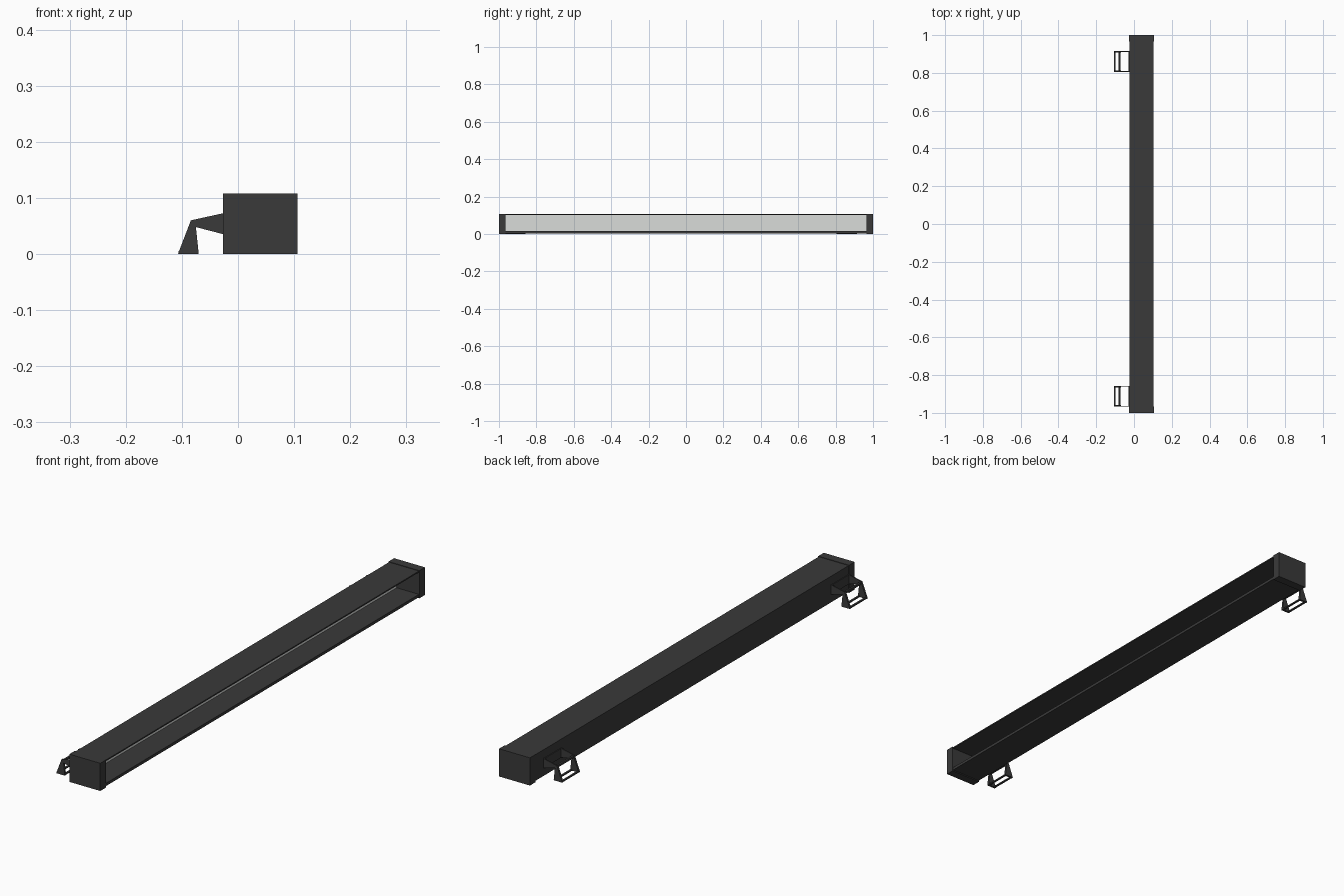
import bpy, bmesh

cube = bpy.data.objects.get("Cube")
if cube:
    bpy.data.objects.remove(cube, do_unlink=True)


def material(name, rgb):
    m = bpy.data.materials.new(name)
    m.use_nodes = True
    m.diffuse_color = (*rgb, 1)
    bsdf = m.node_tree.nodes["Principled BSDF"]
    bsdf.inputs["Base Color"].default_value = (*rgb, 1)
    bsdf.inputs["Roughness"].default_value = 0.6
    return m


DARK = material("charcoal metal", (0.042, 0.042, 0.042))
LIGHT = material("pale diffuser", (0.70, 0.72, 0.70))


def prism(name, profile, y0, y1, mat):
    """Extrude an (x, z) outline along y."""
    bm = bmesh.new()
    face = bm.faces.new([bm.verts.new((x, y0, z)) for x, z in profile])
    ext = bmesh.ops.extrude_face_region(bm, geom=[face])
    verts = [v for v in ext["geom"] if isinstance(v, bmesh.types.BMVert)]
    bmesh.ops.translate(bm, verts=verts, vec=(0, y1 - y0, 0))
    bmesh.ops.recalc_face_normals(bm, faces=bm.faces)
    me = bpy.data.meshes.new(name)
    bm.to_mesh(me)
    bm.free()
    me.materials.append(mat)
    ob = bpy.data.objects.new(name, me)
    bpy.context.collection.objects.link(ob)
    return ob


def box(name, x0, x1, y0, y1, z0, z1, mat):
    return prism(name, [(x0, z0), (x1, z0), (x1, z1), (x0, z1)], y0, y1, mat)


# Channel-shaped housing, open towards +x
BACK, OPEN, FLOOR, ROOF = -0.025, 0.104, 0.004, 0.106
prism("housing", [(BACK, FLOOR), (OPEN, FLOOR), (OPEN, 0.015), (BACK + 0.008, 0.015),
                  (BACK + 0.008, 0.101), (OPEN, 0.101), (OPEN, ROOF), (BACK, ROOF)],
      -0.98, 0.98, DARK)

# Pale panel recessed deep in the channel
box("diffuser_panel", BACK + 0.006, 0.008, -0.97, 0.97, 0.014, 0.102, LIGHT)

# Slightly oversized end caps
for name, s in (("front_end_cap", -1), ("back_end_cap", 1)):
    a, b = sorted((s * 0.966, s))
    box(name, BACK - 0.002, OPEN + 0.002, a, b, 0.0, 0.108, DARK)

# Bracket outlines: a tapered arm from the housing and a flared leg
ARM = [(BACK, 0.073), (-0.084, 0.060), (-0.075, 0.048), (BACK, 0.035)]
LEG = [(-0.084, 0.060), (-0.107, 0.0), (-0.070, 0.0), (-0.075, 0.048)]

for name, y0 in (("front", -0.967), ("back", 0.805)):
    y1 = y0 + 0.11
    for side, inner, outer in (("a", y0, 1), ("b", y1, -1)):
        prism(f"{name}_bracket_arm_{side}", ARM, inner, inner + outer * 0.004, DARK)
        prism(f"{name}_bracket_leg_{side}", LEG, inner, inner + outer * 0.008, DARK)
    # Cross bars joining the two sides
    box(f"{name}_bracket_foot_bar", -0.106, -0.099, y0, y1, 0.0, 0.005, DARK)
    box(f"{name}_bracket_heel_bar", -0.078, -0.071, y0, y1, 0.0, 0.005, DARK)
    box(f"{name}_bracket_knee_bar", -0.083, -0.076, y0, y1, 0.050, 0.058, DARK)
    box(f"{name}_bracket_mount_bar", BACK - 0.003, BACK, y0, y1, 0.036, 0.072, DARK)
